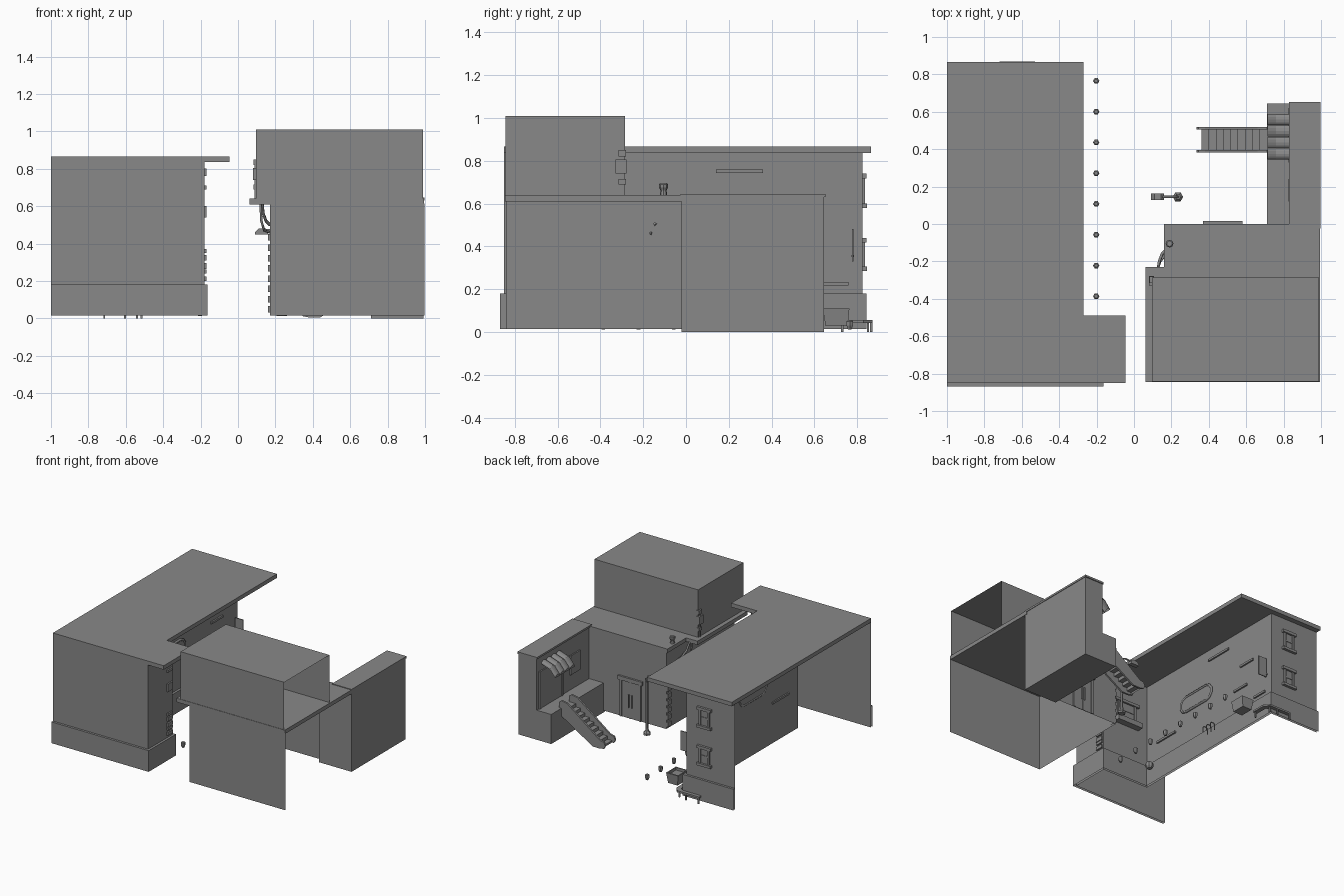
import bpy, bmesh, math

if "Cube" in bpy.data.objects:
    bpy.data.objects.remove(bpy.data.objects["Cube"])

GREY = bpy.data.materials.new("dark_grey")
GREY.diffuse_color = (.25, .25, .25, 1)
GREY.use_nodes = True
GREY.node_tree.nodes["Principled BSDF"].inputs["Base Color"].default_value = GREY.diffuse_color


def link(name, data):
    data.materials.append(GREY)
    ob = bpy.data.objects.new(name, data)
    bpy.context.collection.objects.link(ob)
    return ob


def make(name, verts, faces):
    me = bpy.data.meshes.new(name)
    me.from_pydata([tuple(v) for v in verts], [], faces)
    return link(name, me)


def boxes(name, items):
    """Several boxes (x0,x1,y0,y1,z0,z1) in one object."""
    vs, fs = [], []
    for x0, x1, y0, y1, z0, z1 in items:
        n = len(vs)
        vs += [(x, y, z) for z in (z0, z1) for x, y in ((x0, y0), (x1, y0), (x1, y1), (x0, y1))]
        fs += [[n + i for i in f] for f in ((3, 2, 1, 0), (4, 5, 6, 7), (0, 1, 5, 4),
                                            (1, 2, 6, 5), (2, 3, 7, 6), (3, 0, 4, 7))]
    return make(name, vs, fs)


def prism(name, pts, axis, lo, hi):
    """Closed outline extruded along z (pts x,y), y (pts x,z) or x (pts y,z)."""
    put = {'z': lambda a, b, t: (a, b, t), 'y': lambda a, b, t: (a, t, b), 'x': lambda a, b, t: (t, a, b)}[axis]
    n = len(pts)
    vs = [put(a, b, t) for t in (lo, hi) for a, b in pts]
    fs = [list(range(n))[::-1], list(range(n, 2 * n))]
    fs += [[i, (i + 1) % n, n + (i + 1) % n, n + i] for i in range(n)]
    ob = make(name, vs, fs)
    bm = bmesh.new()
    bm.from_mesh(ob.data)
    bmesh.ops.recalc_face_normals(bm, faces=bm.faces)
    bm.to_mesh(ob.data)
    bm.free()
    return ob


def wall(name, pts, z0, z1):
    """Open run of thin wall following a plan line."""
    n = len(pts)
    vs = [(x, y, z) for z in (z0, z1) for x, y in pts]
    return make(name, vs, [[i, i + 1, n + i + 1, n + i] for i in range(n - 1)])


def lathe(name, x, y, prof, sides=6):
    vs = [(x + r * math.cos(math.tau * k / sides), y + r * math.sin(math.tau * k / sides), z)
          for r, z in prof for k in range(sides)]
    fs = [[j * sides + k, j * sides + (k + 1) % sides, (j + 1) * sides + (k + 1) % sides, (j + 1) * sides + k]
          for j in range(len(prof) - 1) for k in range(sides)]
    fs += [list(range(sides))[::-1], list(range(len(vs) - sides, len(vs)))]
    return make(name, vs, fs)


def tube(name, pts, r, cyclic=False):
    cu = bpy.data.curves.new(name, 'CURVE')
    cu.dimensions, cu.bevel_depth, cu.bevel_resolution, cu.use_fill_caps = '3D', r, 1, True
    sp = cu.splines.new('POLY')
    sp.points.add(len(pts) - 1)
    for p, q in zip(sp.points, pts):
        p.co = (*q, 1)
    sp.use_cyclic_u = cyclic
    return link(name, cu)


def window(name, c, w, u, z0, z1):
    """Framed window facing +y on plane y = c, centred on x = u, total width w."""
    h, t, m = w / 2, .016, (z0 + z1) / 2
    boxes(name, [(u - h * .75, u + h * .75, c, c + .004, z0, z1), (u - h * .75, u - h * .75 + t, c, c + .012, z0, z1),
                 (u + h * .75 - t, u + h * .75, c, c + .012, z0, z1), (u - h, u + h, c, c + .018, z1 - .022, z1),
                 (u - h, u + h, c, c + .02, z0, z0 + .02), (u - h * .75, u + h * .75, c, c + .008, m - .006, m + .006)])


# ---- left building: open-backed walls, skirting band and roof slab
SX, SY, LX, BY = -.18, -.55, -.58, .825
plan = [(-1, -.85), (SX, -.85), (SX, SY), (LX, SY), (LX, BY), (-1, BY)]
wall("left_building_walls", plan, .015, .835)
o = .018
outer = [(-1, -.85 - o), (SX + o, -.85 - o), (SX + o, SY + o), (LX + o, SY + o), (LX + o, BY + o), (-1, BY + o)]
wall("left_skirting_face", outer, .015, .18)
n = len(plan)
make("left_skirting_ledge", [(*p, .18) for p in outer + plan], [[i, i + 1, n + i + 1, n + i] for i in range(n - 1)])
prism("left_roof_slab", [(-1, -.85), (-.045, -.85), (-.045, -.49), (-.27, -.49), (-.27, .865), (-1, .865)], 'z', .835, .866)

# windows, wall strips and wall panels of the left building
for i, (a, b) in enumerate(((.285, .44), (.58, .74))):
    window(f"back_window_{i}", BY, .12, -.74, a, b)
window("step_window", SY, .22, -.39, .49, .65)
boxes("step_window_planter", [(-.5, -.28, SY, SY + .05, .45, .49)])
boxes("wall_strips", [(LX - .01, LX + .012, y - w, y + w, z - .008, z + .008) for y, z, w in
                      ((.25, .75, .11), (.56, .545, .07), (.49, .37, .07), (-.33, .33, .1), (.7, .225, .06))])
frame = []
for cy, a0 in ((.11, -90), (-.11, 90)):
    frame += [(LX + .005, cy + .06 * math.cos(math.radians(a0 + k * 36)),
               .5 + .06 * math.sin(math.radians(a0 + k * 36))) for k in range(6)]
tube("rounded_window_frame", frame, .009, True)
make("rounded_window_pane", [(LX + .006, p[1], p[2]) for p in frame], [list(range(len(frame)))])
boxes("blade_sign", [(LX + .01, LX + .08, .775, .782, .33, .48), (LX, LX + .02, .772, .785, .35, .36)])
boxes("side_sign_blocks", [(SX, SX + .011, -.62, -.56, a, b) for a, b in
                           ((.2, .225), (.24, .26), (.265, .295), (.31, .34), (.35, .37), (.54, .6), (.69, .71), (.76, .8))])

# street furniture along the left building
for i in range(8):
    lathe(f"bollard_{i}", -.202, .765 - i * .1645, [(.01, .012), (.017, .03), (.017, .05), (.01, .055)])
P = [(-.455, .65, .03), (-.375, .65, .03), (-.375, .755, .03), (-.455, .755, .03)]
rim = [(-.415 + (x + .415) * 1.3, .7 + (y - .7) * 1.15, .11) for x, y, z in P]
lip = [(-.415 + (x + .415) * 1.1, .7 + (y - .7) * .95, .11) for x, y, z in P]
soil = [(x, y, .09) for x, y, z in lip]
make("planter_box", P + rim + lip + soil, [(3, 2, 1, 0), (12, 13, 14, 15)] +
     [(4 * r + k, 4 * r + (k + 1) % 4, 4 * r + 4 + (k + 1) % 4, 4 * r + 4 + k) for r in range(3) for k in range(4)])
prism("corner_bench_seat", [(-.72, .835), (-.55, .835), (-.535, .82), (-.535, .72), (-.5, .72), (-.5, .83), (-.53, .87), (-.72, .87)],
      'z', .042, .056)
boxes("corner_bench_legs", [(x - .005, x + .005, y - .005, y + .005, 0, .045) for x, y in
                            ((-.715, .865), (-.605, .865), (-.54, .85), (-.515, .73))])
for i in range(3):
    y = .31 + .04 * i
    tube(f"cycle_rack_{i}", [(-.42, y, .014), (-.42, y, .055), (-.41, y, .065), (-.39, y, .065), (-.38, y, .055), (-.38, y, .014)], .004)
lathe("round_pot", -.42, -.33, [(.018, .014), (.03, .03), (.03, .05), (.02, .065)], 8)

# ---- right building: lower walls, slab, open-sided upper storey
wall("lower_walls", [(.71, 0), (.17, 0), (.17, -.84), (.998, -.84)], .015, .615)
prism("lower_roof_slab", [(.062, -.845), (.995, -.845), (.995, 0), (.16, 0), (.16, -.23), (.062, -.23)], 'z', .61, .64)
wall("upper_walls", [(.988, -.285), (.095, -.285), (.095, -.842), (.988, -.842)], .61, 1.01)
make("upper_roof", [(.095, -.842, 1.01), (.988, -.842, 1.01), (.988, -.285, 1.01), (.095, -.285, 1.01)], [(0, 1, 2, 3)])

# wing with raised platform
boxes("wing_block", [(.835, .992, -.02, .645, 0, .635)])
boxes("wing_roof_cap", [(.828, .996, -.025, .652, .63, .645)])
boxes("wing_platform", [(.71, .835, 0, .645, 0, .23)])
boxes("wing_front_wall", [(.71, .84, -.02, 0, 0, .615)])
boxes("wing_shop_front", [(.825, .835, .33, .35, .23, .52), (.825, .835, .6, .62, .23, .52), (.825, .835, .33, .62, .5, .52),
                          (.829, .835, .35, .6, .23, .5), (.825, .835, .12, .24, .35, .5)])

# scalloped awning: four arched strips sloping down from the wall
vs, fs = [], []
for k in range(4):
    c, r, n = .375 + k * .061, .03, len(vs)
    for x, z in ((.835, .57), (.76, .545), (.715, .49)):
        vs += [(x, c + r * math.cos(a), z + .02 * math.sin(a)) for a in (j * math.pi / 6 for j in range(7))]
    fs += [[n + 7 * s + j, n + 7 * s + j + 1, n + 7 * s + j + 8, n + 7 * s + j + 7] for s in range(2) for j in range(6)]
    fs.append([n + 14 + j for j in range(7)])
make("awning", vs, fs)

# stairs up to the platform: open folded steps between two solid sides
N = 9
line = [(.36, .01)]
for i in range(N):
    x = .36 + i * .35 / N
    line += [(x, (i + 1) * .23 / N), (x + .35 / N, (i + 1) * .23 / N)]
n = len(line)
make("stair_steps", [(x, y, z) for y in (.395, .507) for x, z in line], [[i, n + i, n + i + 1, i + 1] for i in range(n - 1)])
rail = [(.38, .005), (.345, .012), (.333, .035), (.345, .062), (.38, .07), (.66, .28), (.71, .29), (.73, .275), (.73, .23), (.71, .17), (.44, .005)]
for y, s in ((.382, "near"), (.505, "far")):
    prism(f"stair_side_{s}", rail, 'y', y, y + .014)

# double door in the back wall
boxes("double_door", [(.385, .4, 0, .01, .015, .3), (.55, .565, 0, .01, .015, .3), (.47, .48, 0, .008, .015, .3),
                      (.37, .58, 0, .015, .3, .33), (.385, .565, 0, .004, .015, .3), (.46, .466, 0, .012, .1, .2), (.485, .491, 0, .012, .1, .2)])

# sign blocks, stacked lantern, roof vent and hanging bracket
boxes("corner_sign_blocks", [(.16, .172, -.05, -.005, .03 + i * .055, .065 + i * .055) for i in range(8)])
boxes("hanging_sign", [(.084, .108, -.315, -.28, .69, .715), (.08, .108, -.33, -.278, .74, .805),
                       (.084, .108, -.315, -.28, .82, .85), (.088, .096, -.308, -.298, .64, .84)])
lathe("roof_vent", .19, -.105, [(.018, .635), (.014, .66), (.018, .67), (.021, .675), (.021, .69), (.015, .695)], 8)
tube("bracket_upper", [(.17, -.14, .5), (.15, -.16, .52), (.135, -.2, .56), (.13, -.23, .615)], .008)
tube("bracket_lower", [(.17, -.16, .46), (.14, -.2, .47), (.125, -.24, .52), (.12, -.24, .612)], .007)

# street lamp
lathe("lamp_post", .235, .145, [(.028, .012), (.028, .025), (.015, .04), (.011, .06), (.011, .42), (.016, .43), (.016, .445)])
tube("lamp_arm", [(.235, .145, .44), (.225, .145, .465), (.2, .145, .475), (.14, .145, .47)], .007)
prism("lamp_head", [(.09, .448), (.16, .448), (.16, .47), (.145, .482), (.11, .48), (.09, .46)], 'y', .128, .162)
